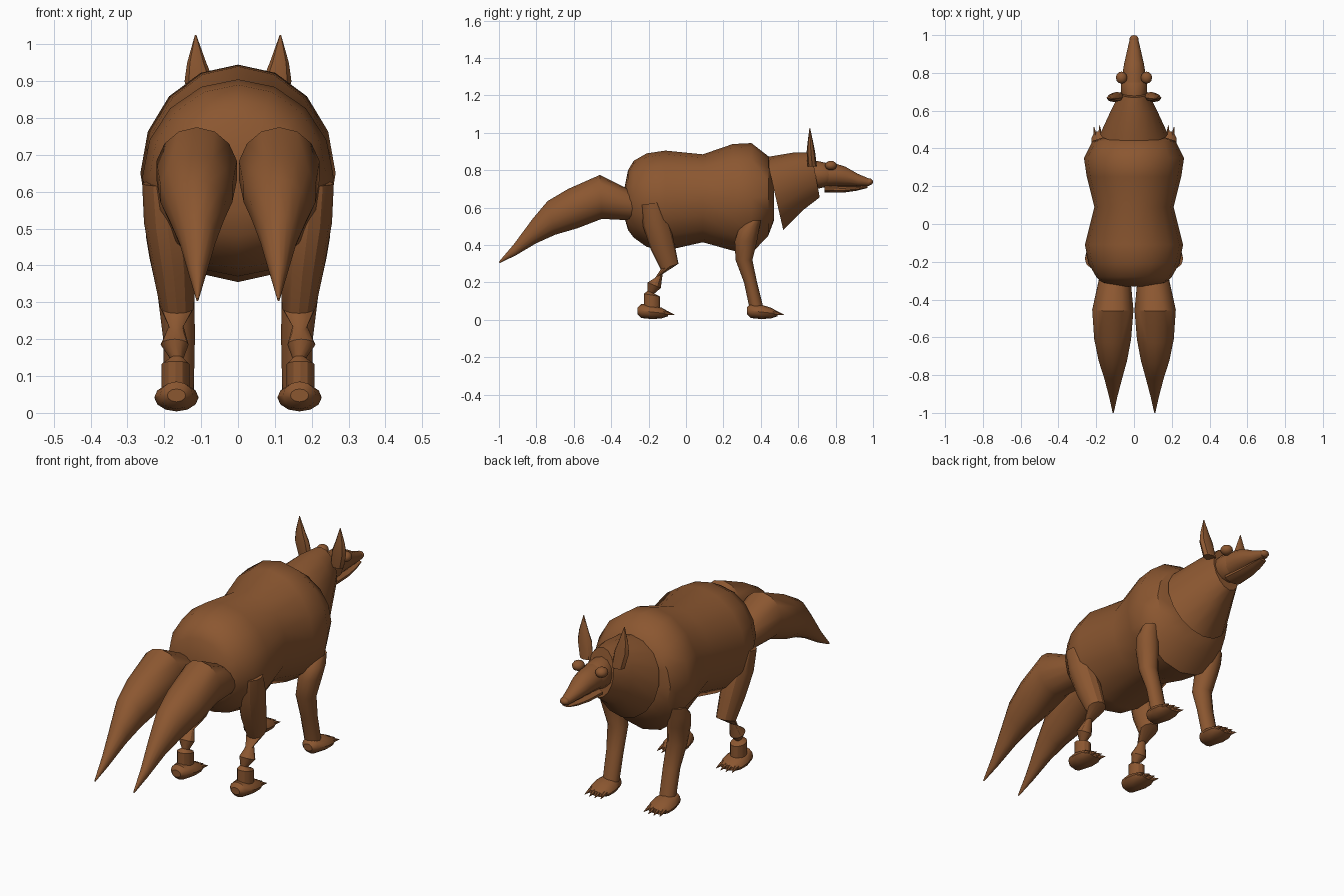
import bpy, bmesh, math
from mathutils import Matrix, Vector

cube = bpy.data.objects.get("Cube")
if cube:
    bpy.data.objects.remove(cube, do_unlink=True)

COLOUR = (0.26, 0.095, 0.03, 1.0)
fur = bpy.data.materials.new("brown_fur")
fur.use_nodes = True
fur.diffuse_color = COLOUR
fur.node_tree.nodes["Principled BSDF"].inputs["Base Color"].default_value = COLOUR


def finish(name, bm, mirrored=False, angle=40):
    """Turn a bmesh into a shaded object, mirrored across the body if wanted."""
    bmesh.ops.recalc_face_normals(bm, faces=bm.faces)
    mesh = bpy.data.meshes.new(name)
    bm.to_mesh(mesh)
    bm.free()
    mesh.materials.append(fur)
    obj = bpy.data.objects.new(name, mesh)
    bpy.context.collection.objects.link(obj)
    bpy.ops.object.select_all(action="DESELECT")
    obj.select_set(True)
    bpy.context.view_layer.objects.active = obj
    bpy.ops.object.shade_smooth_by_angle(angle=math.radians(angle))
    if mirrored:
        modifier = obj.modifiers.new("Mirror", "MIRROR")
        modifier.use_mirror_merge = False
    return obj


def add_loft(bm, rings, sides):
    """Join elliptical rings: centre x, half width, and two (y, z) ends of the ring in profile."""
    loops = []
    for x, half, start, end in rings:
        a, b = Vector((x, *start)), Vector((x, *end))
        middle, reach = (a + b) / 2, (b - a) / 2
        loop = []
        for i in range(sides):
            turn = math.tau * i / sides
            side = Vector((half * math.sin(turn), 0, 0))
            loop.append(bm.verts.new(middle + reach * math.cos(turn) + side))
        loops.append(loop)
    for near, far in zip(loops, loops[1:]):
        for i in range(sides):
            j = (i + 1) % sides
            bm.faces.new((near[i], near[j], far[j], far[i]))
    bm.faces.new(loops[0])
    bm.faces.new(loops[-1])


def loft(name, rings, sides=12, mirrored=False, angle=40):
    bm = bmesh.new()
    add_loft(bm, rings, sides)
    return finish(name, bm, mirrored, angle)


def upright(stations, x=0):
    """Rings standing across the body: y, bottom, top, half width."""
    return [(x, half, (y, low), (y, high)) for y, low, high, half in stations]


def level(stations):
    """Rings lying flat along a limb: z, back y, front y, centre x, half width."""
    return [(x, half, (back, z), (front, z)) for z, back, front, x, half in stations]


def ball(name, centre, size, mirrored=False):
    bm = bmesh.new()
    bmesh.ops.create_uvsphere(bm, u_segments=12, v_segments=8, radius=1)
    matrix = Matrix.Translation(centre) @ Matrix.Diagonal((*size, 1))
    bmesh.ops.transform(bm, matrix=matrix, verts=bm.verts)
    return finish(name, bm, mirrored, angle=60)


# Barrel-shaped body with a waist
loft("body", upright([
    (-.33, .55, .7, .1), (-.31, .48, .8, .17), (-.28, .44, .85, .2),
    (-.21, .39, .89, .24), (-.11, .37, .905, .26), (.09, .415, .885, .21),
    (.25, .37, .94, .25), (.35, .355, .945, .265), (.44, .45, .875, .22),
    (.47, .53, .78, .13)]), sides=16)

# Slanted neck tapering into the skull
loft("neck", [
    (0, .18, (.52, .48), (.43, .87)),
    (0, .12, (.63, .59), (.58, .895)),
    (0, .075, (.715, .655), (.67, .895))], sides=16)
loft("skull", upright([
    (.67, .71, .85, .06), (.7, .7, .85, .07), (.745, .71, .84, .07), (.77, .72, .83, .06)]))

# Muzzle, jaw and nose
loft("muzzle", upright([
    (.73, .71, .84, .065), (.8, .715, .835, .06), (.85, .715, .82, .052),
    (.92, .715, .78, .036), (.98, .715, .755, .022)]))
loft("lower_jaw", upright([
    (.74, .68, .72, .05), (.84, .68, .715, .042), (.91, .69, .715, .033),
    (.97, .705, .715, .02)]), sides=10)
ball("nose", (0, .98, .738), (.024, .02, .018))
ball("eye", (.066, .775, .825), (.03, .032, .025), mirrored=True)

# Tall pointed ears
loft("ear", level([
    (.82, .65, .7, .09, .035), (.9, .645, .69, .105, .04),
    (.95, .65, .68, .112, .026), (1.025, .66, .664, .115, .002)]), sides=8, mirrored=True)

# Twin tails, swollen in the middle and ending in a point
loft("tail", [
    (.1, .08, (-.25, .53), (-.27, .68)),
    (.112, .112, (-.45, .54), (-.46, .775)),
    (.113, .1, (-.58, .49), (-.63, .7)),
    (.112, .077, (-.7, .455), (-.74, .635)),
    (.11, .05, (-.8, .41), (-.82, .54)),
    (.11, .022, (-.91, .345), (-.92, .405)),
    (.11, .003, (-.997, .303), (-1, .311))], sides=14, mirrored=True)

# Legs
loft("front_leg", level([
    (.53, .33, .4, .2, .04), (.48, .28, .39, .195, .055),
    (.42, .26, .38, .185, .055), (.32, .265, .355, .168, .05),
    (.2, .31, .38, .16, .043), (.06, .34, .415, .16, .04)]), mirrored=True)
loft("hind_leg", [
    (.2, .06, (-.24, .615), (-.13, .63)),
    (.19, .065, (-.23, .5), (-.09, .53)),
    (.175, .058, (-.19, .38), (-.06, .4)),
    (.165, .046, (-.135, .27), (-.04, .3)),
    (.168, .02, (-.165, .225), (-.125, .245)),
    (.172, .038, (-.205, .2), (-.135, .17)),
    (.166, .018, (-.205, .155), (-.17, .14)),
    (.17, .038, (-.225, .14), (-.14, .125)),
    (.17, .038, (-.225, .06), (-.14, .06))], mirrored=True, angle=30)


# Flat paws, each with four claws
def paw(name, heel):
    bm = bmesh.new()
    add_loft(bm, upright([
        (heel, .03, .065, .025), (heel + .02, .01, .085, .045),
        (heel + .08, .004, .08, .06), (heel + .13, .008, .065, .058),
        (heel + .165, .02, .045, .04)], x=.167), sides=12)
    for k in range(4):
        spread = (k - 1.5) / 1.5
        x = .167 + .04 * spread
        y = heel + .15 - .01 * abs(spread)
        add_loft(bm, [
            (x, .011, (y - .02, .02), (y - .02, .055)),
            (x, .009, (y + .015, .025), (y + .015, .048)),
            (x + .005 * spread, .001, (y + .052, .026), (y + .052, .028))], 6)
    finish(name, bm, mirrored=True)


paw("front_paw", .325)
paw("hind_paw", -.26)
